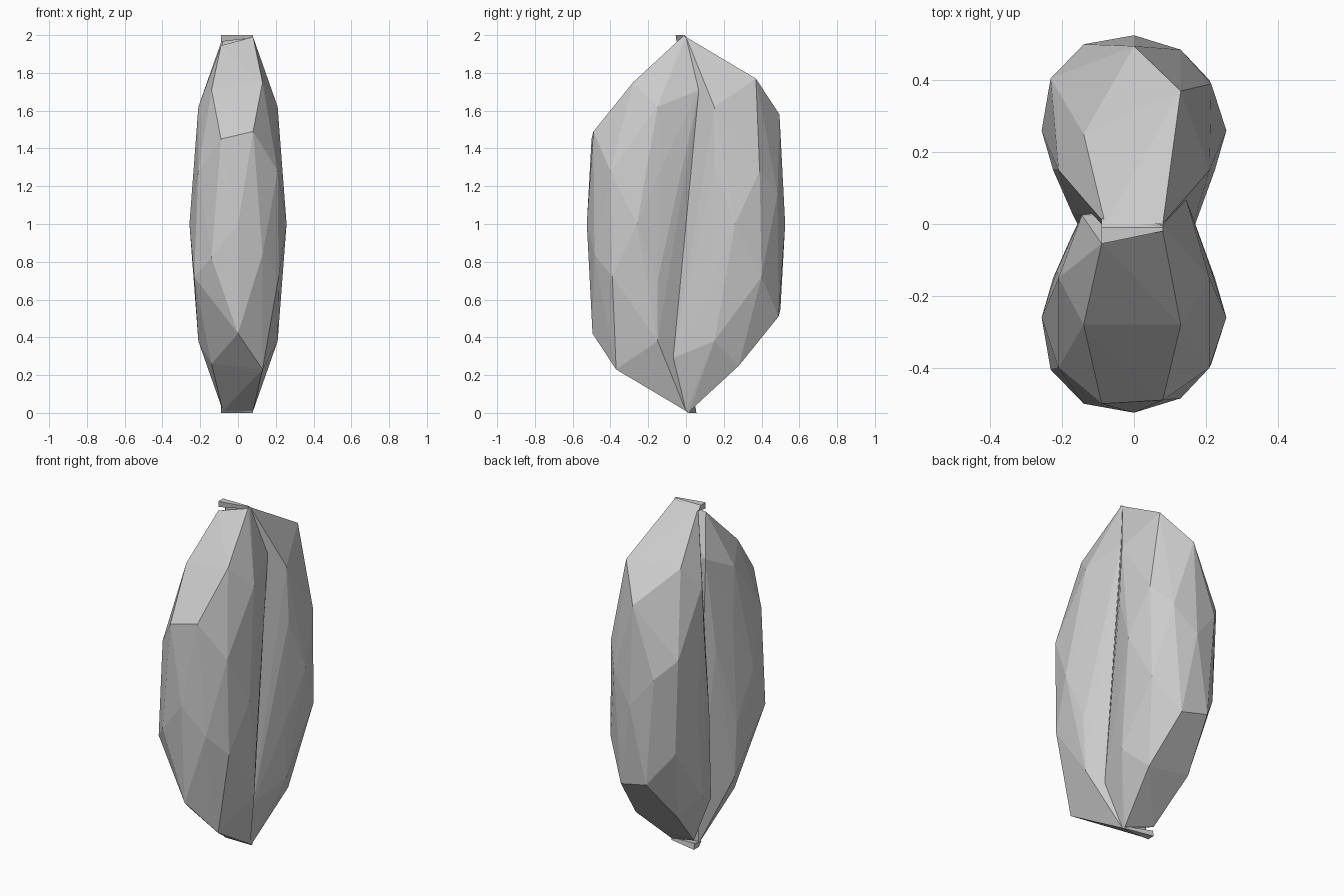
import bpy, bmesh
from mathutils import Matrix

if "Cube" in bpy.data.objects:
    bpy.data.objects.remove(bpy.data.objects["Cube"])

stone = bpy.data.materials.new("stone_grey")
stone.diffuse_color = (0.6, 0.6, 0.6, 1)
stone.use_nodes = True
stone.node_tree.nodes["Principled BSDF"].inputs["Base Color"].default_value = stone.diffuse_color

# Points found on both sides of the lobe: half width, y, z
PAIRS = [
    (0.21, -0.15, 1.62), (0.21, -0.15, 0.38),
    (0.21, -0.40, 1.28), (0.215, -0.13, 1.30),
    (0.225, -0.15, 0.70), (0.257, -0.26, 1.00),
    (0.172, -0.03, 1.18),   # groove edge
    (0.08, 0.0, 0.01),      # lower tip
]
# Uneven points: shoulders, front ridge, lower chips and the slanted upper tip
SINGLES = [
    (0.145, 0.07, 1.71), (-0.145, 0.025, 1.71),
    (0.215, -0.39, 0.72), (-0.232, -0.405, 0.72),
    (0.13, -0.485, 0.84), (-0.14, -0.50, 0.82),
    (0.08, -0.49, 1.49), (-0.09, -0.50, 1.45),
    (0.13, -0.28, 1.75), (-0.14, -0.28, 1.71),
    (0, -0.525, 1.00), (0, -0.495, 0.42),
    (0.13, -0.37, 0.23), (-0.14, -0.25, 0.26),
    (0.08, -0.02, 1.99), (-0.09, -0.055, 1.945), (0.08, 0.0, 1.99),
]
# Small slanted cap on the tip
CAP = [
    (-0.09, -0.055, 2.0), (0.08, -0.02, 2.0), (0.08, -0.01, 2.0),
    (-0.09, -0.01, 2.0), (-0.09, 0.015, 1.975), (0.08, -0.002, 1.985),
    (-0.09, -0.05, 1.965), (0.08, -0.018, 1.985),
]


def hull(name, points, turn):
    """Faceted convex solid, optionally turned about the middle."""
    bm = bmesh.new()
    for p in points:
        bm.verts.new(p)
    res = bmesh.ops.convex_hull(bm, input=bm.verts[:])
    loose = {g for g in res["geom_interior"] + res["geom_unused"]
             if isinstance(g, bmesh.types.BMVert)}
    bmesh.ops.delete(bm, geom=list(loose), context='VERTS')
    bm.transform(turn)
    bmesh.ops.recalc_face_normals(bm, faces=bm.faces[:])
    me = bpy.data.meshes.new(name)
    bm.to_mesh(me)
    bm.free()
    me.materials.append(stone)
    ob = bpy.data.objects.new(name, me)
    bpy.context.collection.objects.link(ob)


body = SINGLES + [(s * x, y, z) for x, y, z in PAIRS for s in (1, -1)]
# The back lobe is the front lobe turned half a turn about the x axis at mid height
half_turn = Matrix.Translation((0, 0, 2)) @ Matrix.Diagonal((1, -1, -1, 1))
for lobe, tip, turn in (("front_lobe", "upper_tip", Matrix.Identity(4)),
                        ("back_lobe", "lower_tip", half_turn)):
    hull(lobe, body, turn)
    hull(tip, CAP, turn)
